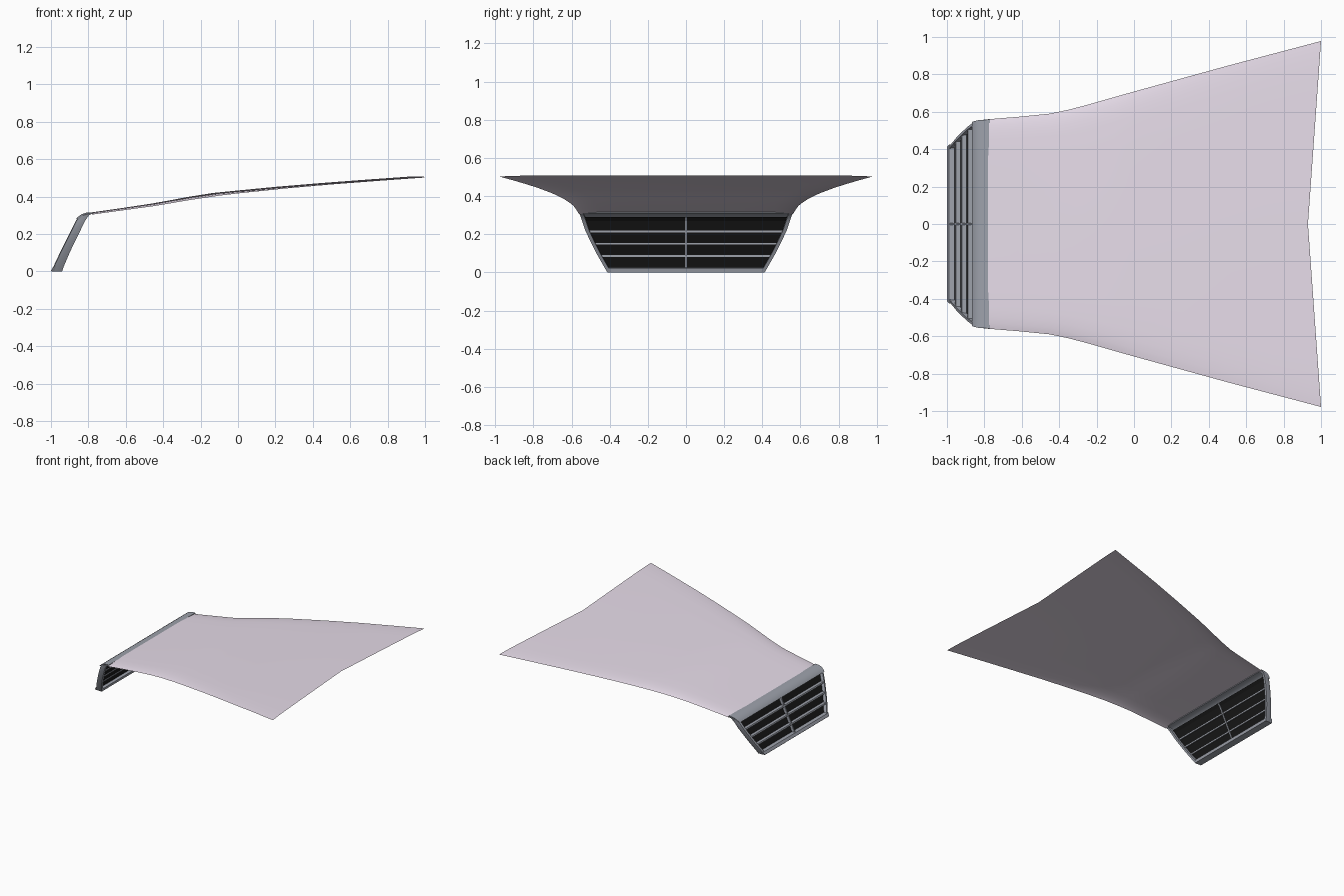
import bpy, math

if "Cube" in bpy.data.objects:
    bpy.data.objects.remove(bpy.data.objects["Cube"])

def material(name, rgb):
    m = bpy.data.materials.new(name)
    m.diffuse_color = (*rgb, 1)
    m.use_nodes = True
    m.node_tree.nodes["Principled BSDF"].inputs["Base Color"].default_value = m.diffuse_color
    return m

PAINT = material("pale_lilac_paint", (0.80, 0.72, 0.82))
METAL = material("grey_metal", (0.34, 0.36, 0.41))
BLACK = material("black", (0.01, 0.01, 0.01))

def make(name, verts, faces, mat, smooth=None):
    me = bpy.data.meshes.new(name)
    me.from_pydata(verts, [], faces)
    me.update()
    ob = bpy.data.objects.new(name, me)
    bpy.context.collection.objects.link(ob)
    me.materials.append(mat)
    bpy.context.view_layer.objects.active = ob
    ob.select_set(True)
    bpy.ops.object.mode_set(mode='EDIT')
    bpy.ops.mesh.select_all(action='SELECT')
    if name != "bonnet":
        bpy.ops.mesh.normals_make_consistent(inside=False)
    bpy.ops.object.mode_set(mode='OBJECT')
    if smooth:
        bpy.ops.object.shade_smooth_by_angle(angle=math.radians(smooth))
    ob.select_set(False)
    return ob

def loft(name, rings, mat, closed=True, smooth=None):
    n = len(rings[0])
    verts = [p for r in rings for p in r]
    faces = [(i*n+j, (i+1)*n+j, (i+1)*n+(j+1) % n, i*n+(j+1) % n)
             for i in range(len(rings)-1) for j in range(n if closed else n-1)]
    if closed:
        faces += [tuple(range(n)), tuple((len(rings)-1)*n+j for j in range(n))]
    return make(name, verts, faces, mat, smooth)

def lerp(table, key, col):
    for a, b in zip(table, table[1:]):
        if key <= b[0]:
            f = (key-a[0])/(b[0]-a[0])
            return a[col]+(b[col]-a[col])*f
    return table[-1][col]

# Bonnet skin: (x at edge, half width, crown height, edge drop, x at centre)
rows = [(-0.78, 0.560, 0.316, 0.012, -0.78), (-0.62, 0.573, 0.339, 0.013, -0.62),
        (-0.45, 0.590, 0.363, 0.014, -0.46), (-0.35, 0.611, 0.381, 0.015, -0.36),
        (-0.25, 0.637, 0.398, 0.015, -0.27), (-0.10, 0.680, 0.420, 0.015, -0.13),
        (0.00, 0.708, 0.430, 0.013, -0.03), (0.25, 0.777, 0.453, 0.010, 0.21),
        (0.50, 0.846, 0.473, 0.008, 0.45), (0.75, 0.912, 0.491, 0.007, 0.69),
        (1.00, 0.978, 0.508, 0.006, 0.93)]
half = [0, 0.3, 0.6, 0.8, 0.88, 0.94, 0.975, 1]
ts = [-t for t in half[:0:-1]] + half
loft("bonnet", [[(xc+(xe-xc)*abs(t), w*t, z-d*abs(t)**12) for t in ts]
                for xe, w, z, d, xc in rows], PAINT, closed=False, smooth=50)

# Grille outline: (z, front x, half width)
edge = [(0.0, -0.995, 0.412), (0.03, -0.985, 0.430), (0.10, -0.952, 0.470),
        (0.16, -0.922, 0.500), (0.22, -0.892, 0.528), (0.27, -0.868, 0.545),
        (0.30, -0.842, 0.555), (0.313, -0.80, 0.560)]

# Side frame rails, mirrored
for s, side in ((1, "left"), (-1, "right")):
    loft("grille_side_" + side,
         [[(x, s*(w-0.024), z), (x+0.004, s*(w-0.006), z), (x+0.018, s*w, z),
           (x+dd, s*w, z), (x+dd, s*(w-0.020), z)]
          for (z, x, w), dd in zip(edge, (0.055, 0.055, 0.052, 0.05, 0.05, 0.05, 0.045, 0.03))],
         METAL, smooth=40)

# Bottom lip and rolled top band, each a profile run across the width
def across(name, profile):
    ys = (-1, -0.4, 0, 0.4, 1)
    loft(name, [[(x, lerp(edge, z, 2)*k*0.995, z) for x, z in profile] for k in ys], METAL, smooth=40)

across("grille_bottom", [(-1.0, 0.004), (-0.997, 0.0), (-0.94, 0.0), (-0.935, 0.022),
                         (-0.975, 0.028), (-0.988, 0.024)])
across("grille_top", [(-0.866, 0.280), (-0.858, 0.290), (-0.836, 0.306), (-0.808, 0.315),
                      (-0.775, 0.316), (-0.775, 0.310), (-0.806, 0.306), (-0.830, 0.296), (-0.848, 0.280)])

# Black backing panel
zs = [0.015, 0.03, 0.10, 0.16, 0.22, 0.27, 0.29]
loft("grille_backing", [[(lerp(edge, z, 1)+0.028, k*(lerp(edge, z, 2)-0.01), z)
                         for k in (-1, 1)] for z in zs], BLACK, closed=False)

# Horizontal slats
for i, z in enumerate((0.085, 0.150, 0.215)):
    x, w = lerp(edge, z, 1), lerp(edge, z, 2)-0.012
    loft(f"grille_slat_{i+1}", [[(x+0.003, y, z-0.005), (x+0.032, y, z-0.005),
                                 (x+0.032, y, z+0.005), (x+0.007, y, z+0.005)] for y in (-w, w)], METAL)

# Vertical centre bar
loft("grille_centre_bar", [[(lerp(edge, z, 1)+a, y, z) for a, y in
     ((0.004, -0.005), (0.032, -0.005), (0.032, 0.005), (0.004, 0.005))] for z in zs], METAL)
